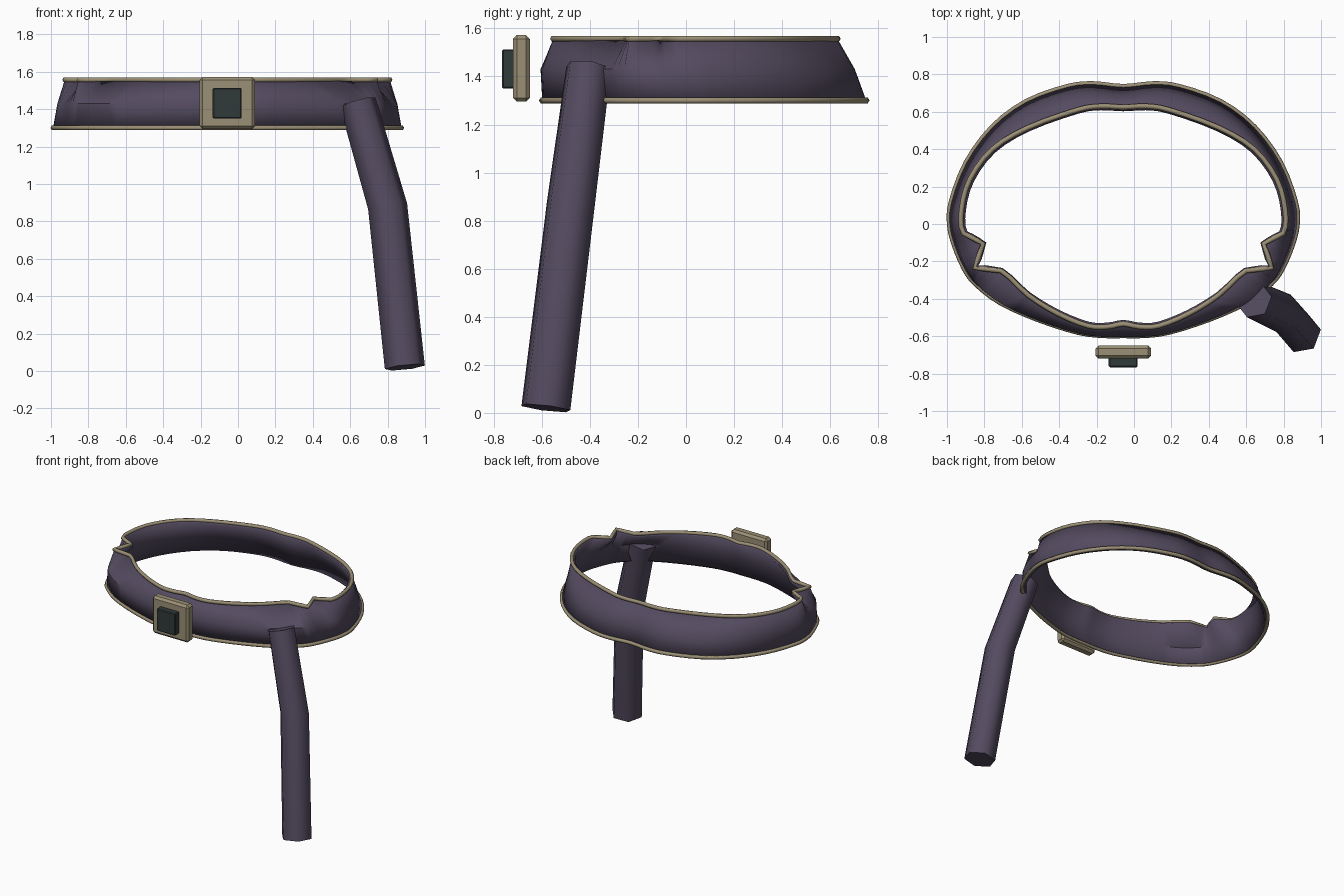
import bpy, bmesh, math
from mathutils import Vector

if "Cube" in bpy.data.objects:
    bpy.data.objects.remove(bpy.data.objects["Cube"])


def material(name, rgb):
    m = bpy.data.materials.new(name)
    m.diffuse_color = (*rgb, 1)
    m.use_nodes = True
    m.node_tree.nodes["Principled BSDF"].inputs["Base Color"].default_value = m.diffuse_color
    return m


PURPLE = material("purple_leather", (0.088, 0.070, 0.116))
BEIGE = material("beige_trim", (0.330, 0.278, 0.180))
DARK = material("dark_stone", (0.030, 0.042, 0.041))
CX = -0.057  # centre line of the belt


def make_object(name, bm, mat, smooth=None):
    me = bpy.data.meshes.new(name)
    bm.to_mesh(me)
    bm.free()
    me.materials.append(mat)
    ob = bpy.data.objects.new(name, me)
    bpy.context.collection.objects.link(ob)
    if smooth:
        bpy.ops.object.select_all(action='DESELECT')
        ob.select_set(True)
        bpy.context.view_layer.objects.active = ob
        bpy.ops.object.shade_smooth_by_angle(angle=math.radians(smooth))
    return ob


# Half outlines of the belt, from the back centre round to the front centre
LOWER = [(0, .735), (.16, .75), (.3, .735), (.52, .655), (.70, .52), (.84, .33),
         (.92, .12), (.93, 0), (.905, -.11), (.85, -.24), (.79, -.32),
         (.66, -.42), (.46, -.51), (.24, -.58), (.1, -.597), (0, -.597)]
UPPER = [(0, .625), (.12, .63), (.245, .61), (.51, .515), (.70, .40), (.82, .24),
         (.865, .08), (.855, -.05), (.75, -.105), (.795, -.235), (.655, -.25),
         (.51, -.38), (.35, -.48), (.19, -.545), (.085, -.55), (0, -.535)]
MIDDLE = [(x * .975, y * .97 - .025) for x, y in LOWER]
NOTCH = (7, 8, 9)  # straight segments of the side notches


def outline(half, z, straight=(), steps=3):
    """Smooth the half outline, mirror it and return a closed ring."""
    p = [Vector(q) for q in half]
    p = [Vector((-p[1].x, p[1].y))] + p + [Vector((-p[-2].x, p[-2].y))]
    pts = []
    for i in range(len(half) - 1):
        a, b, c, d = p[i:i + 4]
        for s in range(steps):
            t = s / steps
            if i in straight:
                pts.append(b.lerp(c, t))
            else:
                pts.append(0.5 * (2 * b + (c - a) * t + (2 * a - 5 * b + 4 * c - d) * t * t
                                  + (3 * b - a - 3 * c + d) * t ** 3))
    pts.append(p[-2])
    ring = [(q.x, q.y) for q in pts] + [(-q.x, q.y) for q in pts[-2:0:-1]]
    return [Vector((x + CX, y, z)) for x, y in ring]


lower = outline(LOWER, 1.30)
middle = outline(MIDDLE, 1.43)
upper = outline(UPPER, 1.557, NOTCH)

# Belt band
bm = bmesh.new()
rows = [[bm.verts.new(v) for v in ring] for ring in (lower, middle, upper)]
n = len(lower)
for lo, hi in zip(rows, rows[1:]):
    for i in range(n):
        j = (i + 1) % n
        bm.faces.new((lo[i], hi[i], hi[j], lo[j]))
band = make_object("belt_band", bm, PURPLE, 40)
sol = band.modifiers.new("thickness", 'SOLIDIFY')
sol.thickness = 0.025
sol.offset = -1


# Piping along both edges
def piping(name, ring):
    cu = bpy.data.curves.new(name, 'CURVE')
    cu.dimensions = '3D'
    cu.twist_mode = 'Z_UP'
    cu.bevel_depth = 0.0135
    cu.bevel_resolution = 1
    sp = cu.splines.new('POLY')
    sp.points.add(len(ring) - 1)
    for pt, v in zip(sp.points, ring):
        pt.co = (*v, 1)
    sp.use_cyclic_u = True
    sp.use_smooth = True
    cu.materials.append(BEIGE)
    bpy.context.collection.objects.link(bpy.data.objects.new(name, cu))


piping("lower_piping", lower)
piping("upper_piping", upper)


# Buckle plate and its stone
def block(name, lo, hi, bevel, mat):
    lo, hi = Vector(lo), Vector(hi)
    bm = bmesh.new()
    bmesh.ops.create_cube(bm, size=1)
    for v in bm.verts:
        v.co = (lo + hi) / 2 + v.co * (hi - lo)
    bmesh.ops.bevel(bm, geom=bm.edges[:], offset=bevel, segments=1, affect='EDGES')
    make_object(name, bm, mat)


block("buckle_plate", (-0.205, -0.72, 1.295), (0.092, -0.65, 1.572), 0.016, BEIGE)
block("buckle_stone", (-0.135, -0.766, 1.35), (0.02, -0.69, 1.513), 0.006, DARK)

# Hanging strap: a bent six-sided tube
path = [Vector(q) for q in ((.64, -.405, 1.437), (.80, -.478, .88), (.892, -.583, .02))]
radii = (.100, .107, .109)
bm = bmesh.new()
rings = []
for i, (c, r) in enumerate(zip(path, radii)):
    axis = (path[max(i - 1, 0)] - path[min(i + 1, 2)]).normalized()
    u = Vector((0, 1, 0)).cross(axis).normalized()
    w = axis.cross(u)
    angles = [math.radians(10 + 60 * k) for k in range(6)]
    rings.append([bm.verts.new(c + r * (math.cos(a) * u + math.sin(a) * w)) for a in angles])
for a, b in zip(rings, rings[1:]):
    for k in range(6):
        m = (k + 1) % 6
        bm.faces.new((a[k], b[k], b[m], a[m]))
bm.faces.new(rings[0])
bm.faces.new(rings[-1][::-1])
bmesh.ops.recalc_face_normals(bm, faces=bm.faces[:])
make_object("hanging_strap", bm, PURPLE, 65)
